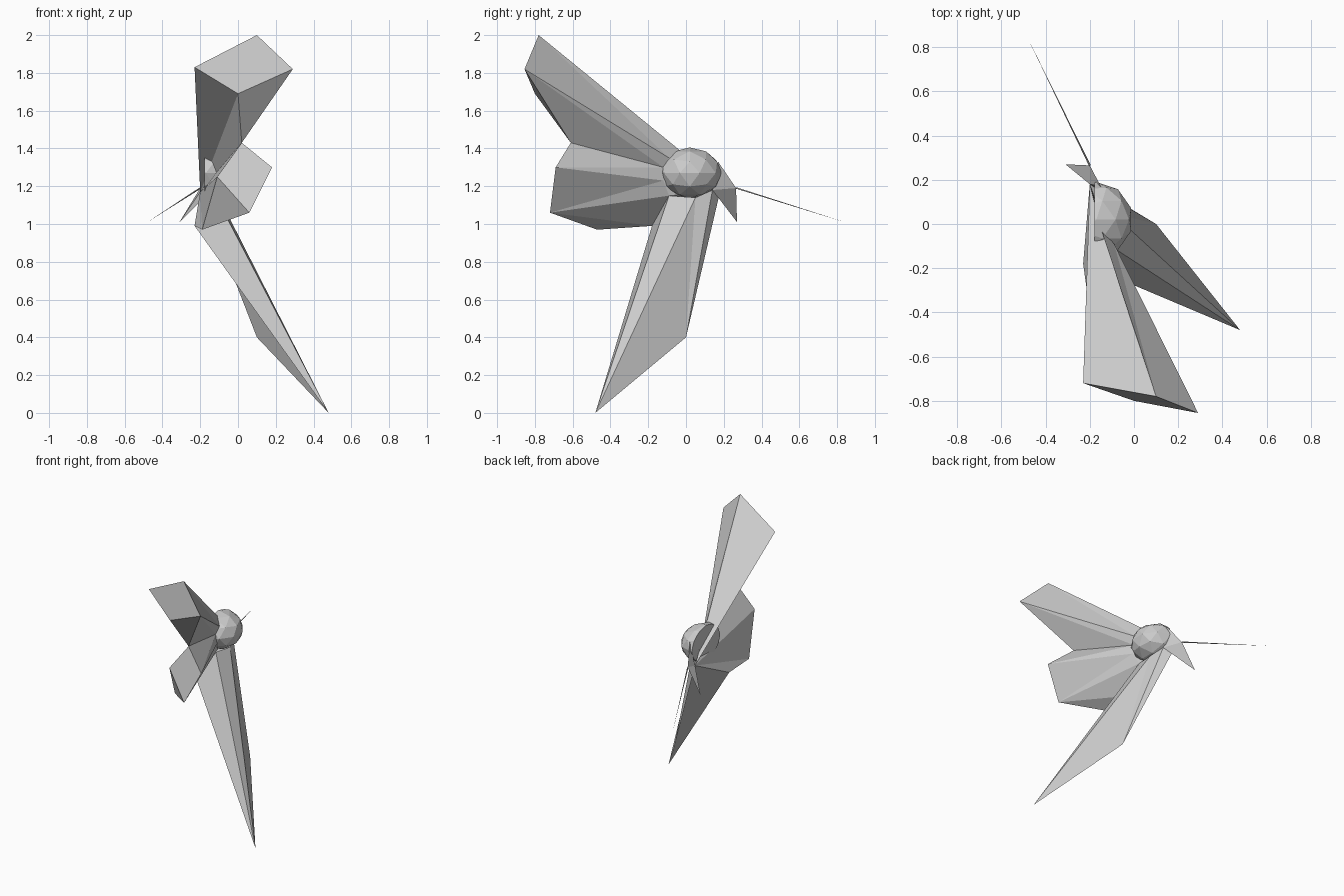
import bpy
import bmesh
from mathutils import Vector

old = bpy.data.objects.get("Cube")
if old:
    bpy.data.objects.remove(old, do_unlink=True)

grey = bpy.data.materials.new("plain grey")
grey.use_nodes = True
colour = (0.6, 0.6, 0.6, 1)
grey.diffuse_color = colour
grey.node_tree.nodes["Principled BSDF"].inputs["Base Color"].default_value = colour


def finish(name, bm):
    bmesh.ops.recalc_face_normals(bm, faces=bm.faces[:])
    mesh = bpy.data.meshes.new(name)
    bm.to_mesh(mesh)
    bm.free()
    mesh.materials.append(grey)
    obj = bpy.data.objects.new(name, mesh)
    bpy.context.collection.objects.link(obj)
    return obj


# Named corners shared by neighbouring parts
corner = {
    "root": (-.20, .18, 1.17),
    # upper wing rim
    "outer": (-.23, -.72, 1.83), "peak": (.10, -.78, 2.0),
    "inner": (.29, -.855, 1.82), "chin": (0, -.80, 1.69),
    # valley and lower wing rim
    "valley": (.02, -.61, 1.43), "side": (.18, -.69, 1.30),
    "low": (.06, -.72, 1.06), "hollow": (-.11, -.65, 1.25),
    "under": (-.19, -.47, .97), "heel": (-.23, -.18, .99),
    # leg
    "toe": (.48, -.48, 0), "knee": (.10, 0, .40),
    # places on the body
    "crown": (-.15, -.02, 1.38), "shoulder": (-.09, -.09, 1.35),
    "waist": (-.10, -.12, 1.30), "hip": (-.09, -.12, 1.23),
    "belly": (-.12, -.09, 1.15), "keel": (-.10, .05, 1.14),
    "throat": (-.14, .14, 1.18), "brow": (-.15, .17, 1.33),
    # beak and needle
    "nose": (-.20, .265, 1.19), "beak_tip": (-.31, .27, 1.01),
    "needle_tip": (-.48, .84, 1.01),
}


def part(name, faces):
    """Build a faceted part from faces written as corner names."""
    bm = bmesh.new()
    verts = {}
    for text in faces:
        names = text.split()
        for n in names:
            if n not in verts:
                verts[n] = bm.verts.new(Vector(corner[n]))
        bm.faces.new([verts[n] for n in names])
    return finish(name, bm)


# Faceted half-dome body
bm = bmesh.new()
bmesh.ops.create_icosphere(bm, subdivisions=2, radius=1)
bmesh.ops.bisect_plane(bm, geom=bm.verts[:] + bm.edges[:] + bm.faces[:],
                       plane_co=(-.05, 0, 0), plane_no=(1, 0, 0), clear_inner=True)
bmesh.ops.holes_fill(bm, edges=[e for e in bm.edges if e.is_boundary])
bmesh.ops.scale(bm, vec=(.165, .17, .135), verts=bm.verts[:])
body = finish("body", bm)
body.location = (-.17, .02, 1.27)

# Upper wing
part("upper_wing", [
    "outer peak inner chin", "outer chin root", "chin valley root",
    "chin inner valley", "peak outer root", "peak root crown",
    "peak crown shoulder", "peak shoulder inner", "inner shoulder waist",
    "inner waist valley", "valley waist root", "crown shoulder waist root",
])

# Lower wing
part("lower_wing", [
    "valley side low hollow", "valley hollow root", "hollow low under",
    "hollow under root", "under heel root", "valley waist side",
    "side waist hip", "side hip low", "low hip belly", "low belly heel",
    "low heel under", "heel belly root", "root waist valley",
    "root belly hip waist",
])

# Leg
part("leg", [
    "root heel toe", "root toe knee", "heel belly toe", "belly keel toe",
    "keel knee toe", "keel throat knee", "throat root knee",
    "root throat keel belly heel",
])

# Beak
part("beak", [
    "nose beak_tip root", "nose throat beak_tip", "throat root beak_tip",
    "nose brow throat", "brow nose root", "brow root throat",
])

# Needle, a very thin spike
tip = Vector(corner["needle_tip"])
base = Vector(corner["nose"])
axis = tip - base
bm = bmesh.new()
bmesh.ops.create_cone(bm, cap_ends=True, segments=3, radius1=.005,
                      radius2=0, depth=axis.length)
bmesh.ops.remove_doubles(bm, verts=bm.verts[:], dist=.0001)
needle = finish("needle", bm)
needle.rotation_mode = 'QUATERNION'
needle.rotation_quaternion = axis.to_track_quat('Z', 'Y')
needle.location = (tip + base) / 2
